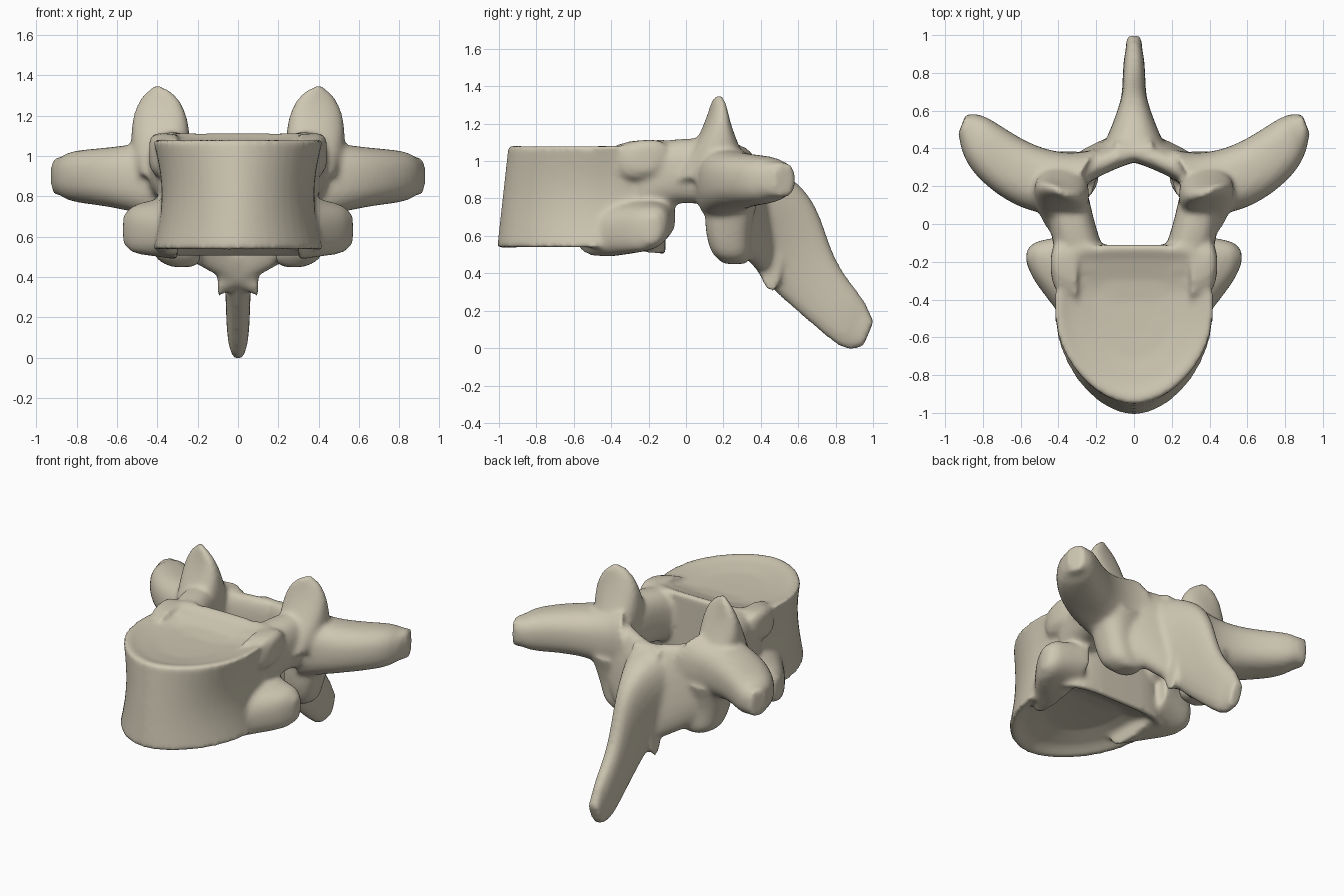
import bpy, bmesh
from math import cos, sin, pi, copysign
from mathutils import Vector

cube = bpy.data.objects.get("Cube")
if cube:
    bpy.data.objects.remove(cube, do_unlink=True)

BONE_COLOUR = (0.62, 0.57, 0.45, 1)
bone = bpy.data.materials.new("bone")
bone.use_nodes = True
bone.diffuse_color = BONE_COLOUR
shader = bone.node_tree.nodes["Principled BSDF"]
shader.inputs["Base Color"].default_value = BONE_COLOUR
shader.inputs["Roughness"].default_value = 0.8

SIDES = 24
STEPS = 16
AXES = {"x": Vector((1, 0, 0)), "y": Vector((0, 1, 0)), "z": Vector((0, 0, 1))}


def signed_power(value, exponent):
    return copysign(abs(value) ** exponent, value)


def bezier(points, t):
    """Point at t on the curve controlled by any number of points."""
    points = [Vector(p) for p in points]
    while len(points) > 1:
        points = [a.lerp(b, t) for a, b in zip(points, points[1:])]
    return points[0]


def skin(bm, rings):
    """Join rings of points into a closed tube."""
    loops = [[bm.verts.new(point) for point in ring] for ring in rings]
    for lower, upper in zip(loops, loops[1:]):
        for i in range(len(lower)):
            j = (i + 1) % len(lower)
            bm.faces.new((lower[i], lower[j], upper[j], upper[i]))
    bm.faces.new(loops[0])
    bm.faces.new(loops[-1])


def process(bm, axis, edge_a, edge_b, root, tip, taper=1, sides=(1, -1)):
    """Rounded blade between two edge curves, root to tip thick along axis."""
    for side in sides:
        rings = []
        for step in range(STEPS + 1):
            t = step / STEPS
            a, b = bezier(edge_a, t), bezier(edge_b, t)
            cap = max(0.4, (1 - t ** 12) ** 0.5)
            middle, across = (a + b) / 2, (a - b) / 2 * cap
            thick = AXES[axis] * (tip + (root - tip) * (1 - t) ** taper)
            thick *= max(cap, 0.7)
            ring = []
            for i in range(SIDES):
                angle = 2 * pi * i / SIDES
                point = (middle + thick * signed_power(cos(angle), 0.8)
                         + across * signed_power(sin(angle), 0.8))
                point.x *= side
                ring.append(point)
            rings.append(ring)
        skin(bm, rings)


def body_ring(level, size=1, sink=0):
    """Outline with tapered front, square back and flaring back rims."""
    ring = []
    waist = 1 - 0.1 * sin(pi * level)
    outward = 2 * level - 1
    for i in range(2 * SIDES):
        angle = pi * i / SIDES
        c, s = cos(angle), sin(angle)
        exponent = 0.45 if s > 0 else 1.1
        reach = 0.37 if s > 0 else 0.53 - 0.06 * level
        x = 0.42 * size * waist * signed_power(c, exponent)
        y = reach * size * signed_power(s, exponent) - 0.48
        flare = 0.15 * max(0, y + 0.36) * signed_power(outward, 3)
        ring.append((x, y, 0.54 + 0.54 * level + flare - sink * outward))
    return ring


bm = bmesh.new()
# Weight-bearing body: waisted drum with dished end plates
plate = [(0.2, 1), (0.5, 0.9), (0.8, 0.4), (0.95, -0.1)]
rings = [body_ring(0, size, 0.08 * dish) for size, dish in plate]
rings += [body_ring(step / STEPS) for step in range(STEPS + 1)]
rings += [body_ring(1, size, 0.04 * dish) for size, dish in reversed(plate)]
skin(bm, rings)
# Lower rib facets
process(bm, "z", [(0.3, -0.05, 0.7), (0.57, -0.1, 0.65)],
        [(0.3, -0.6, 0.6), (0.57, -0.25, 0.62)], 0.15, 0.11)
# Upper rib facets
process(bm, "z", [(0.3, -0.05, 1), (0.44, -0.1, 1.03)],
        [(0.3, -0.45, 0.98), (0.44, -0.33, 1)], 0.12, 0.1)
# Pedicles
process(bm, "x", [(0.25, -0.25, 1.08), (0.35, 0, 1.15), (0.35, 0.25, 1.1)],
        [(0.25, -0.25, 0.7), (0.35, 0, 0.85), (0.35, 0.25, 0.7)], 0.14, 0.1)
# Laminae
process(bm, "y", [(-0.1, 0.4, 1), (0.2, 0.35, 1), (0.45, 0.15, 1.1)],
        [(-0.1, 0.46, 0.3), (0.1, 0.46, 0.4), (0.45, 0.2, 0.6)], 0.07, 0.1)
# Upper joint processes
process(bm, "y", [(0.25, 0.15, 0.9), (0.2, 0.15, 1.25), (0.36, 0.15, 1.35)],
        [(0.5, 0.15, 0.9), (0.58, 0.2, 1.2), (0.44, 0.2, 1.35)], 0.22, 0.03, 2)
# Lower joint processes
process(bm, "y", [(0.2, 0.25, 0.8), (0.25, 0.2, 0.6), (0.15, 0.28, 0.45)],
        [(0.5, 0.25, 0.8), (0.45, 0.2, 0.6), (0.4, 0.25, 0.45)], 0.14, 0.1)
# Transverse processes
process(bm, "z", [(0.2, 0.4, 0.88), (0.5, 0.3, 0.9), (0.86, 0.66, 0.9)],
        [(0.4, 0.05, 0.88), (0.7, 0.05, 0.9), (0.96, 0.4, 0.9)], 0.22, 0.13, 2)
# Spinous process
process(bm, "x",
        [(0, 0.35, 1), (0, 0.9, 0.85), (0, 0.6, 0.45), (0, 1.05, 0.25)],
        [(0, 0.35, 0.5), (0, 0.4, 0.3), (0, 0.7, 0.15), (0, 0.9, -0.1)],
        0.2, 0.06, 4, sides=(1,))

# Fuse the overlapping parts into one smooth bone
bmesh.ops.recalc_face_normals(bm, faces=bm.faces)
mesh = bpy.data.meshes.new("vertebra")
bm.to_mesh(mesh)
bm.free()
mesh.materials.append(bone)
vertebra = bpy.data.objects.new("vertebra", mesh)
bpy.context.collection.objects.link(vertebra)
fuse = vertebra.modifiers.new("fuse", "REMESH")
fuse.mode = "VOXEL"
fuse.voxel_size = 0.016
fuse.use_smooth_shade = True
soften = vertebra.modifiers.new("soften", "SMOOTH")
soften.factor = 0.5
soften.iterations = 8
